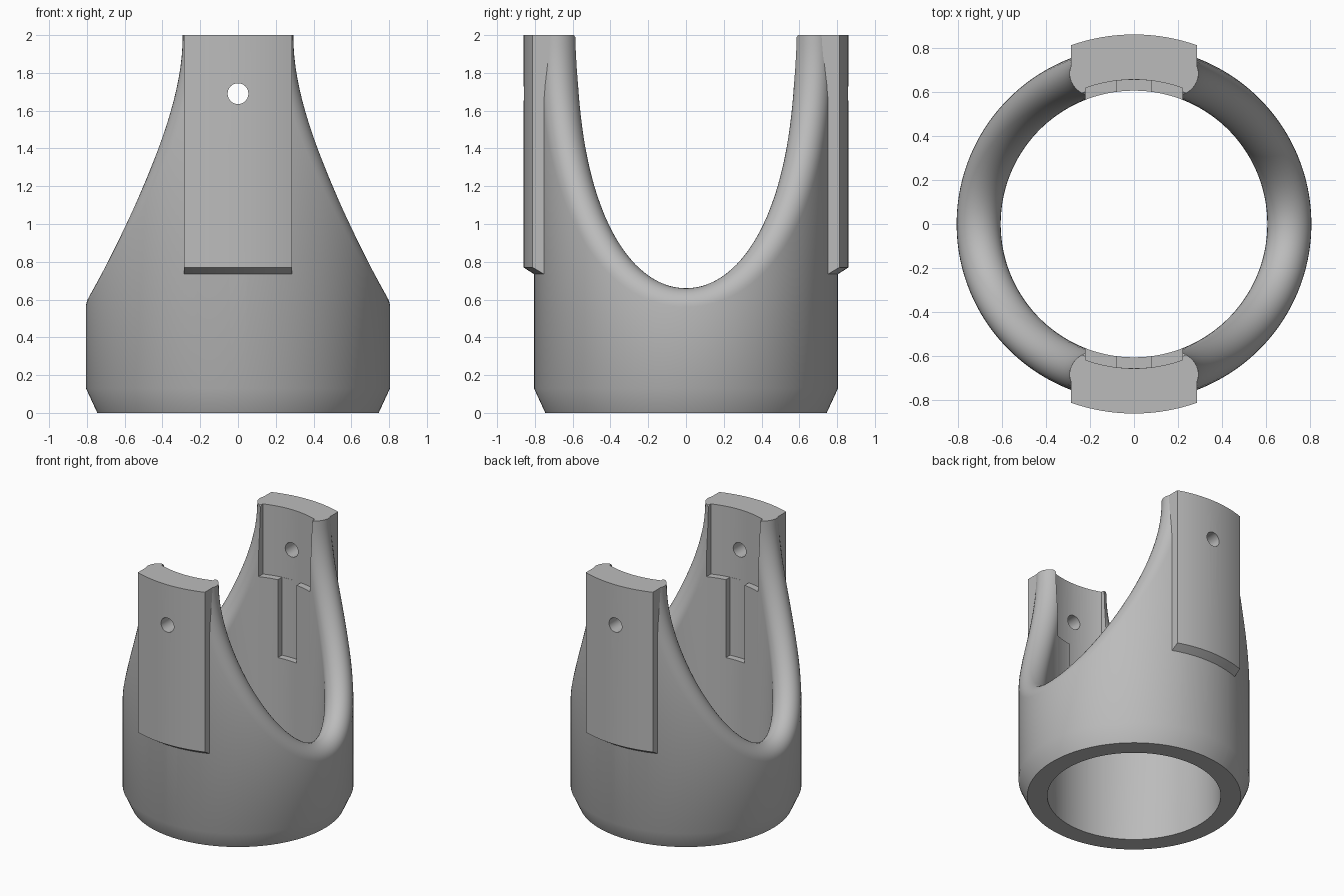
import bpy, bmesh
from math import sin, cos, asin, sqrt, pi, hypot, radians

old = bpy.data.objects.get("Cube")
if old:
    bpy.data.objects.remove(old, do_unlink=True)

R_IN, R_MID, R_OUT = 0.605, 0.705, 0.805   # shell wall radii
LIP = R_MID - R_IN                         # rounded rim radius
TOP = 2.0
U_WIDTH, U_DEPTH = 0.645, 1.34             # half ellipse of the side opening
STEPS, ROUND, ARM = 72, 16, 12

grey = bpy.data.materials.new("plain_grey")
grey.use_nodes = True
grey.diffuse_color = (0.5, 0.5, 0.5, 1)
grey.node_tree.nodes["Principled BSDF"].inputs["Base Color"].default_value = (0.5, 0.5, 0.5, 1)


def make_object(name, bm):
    bmesh.ops.recalc_face_normals(bm, faces=bm.faces[:])
    mesh = bpy.data.meshes.new(name)
    bm.to_mesh(mesh)
    bm.free()
    mesh.materials.append(grey)
    obj = bpy.data.objects.new(name, mesh)
    bpy.context.collection.objects.link(obj)
    return obj


def polar(r, angle, z):
    return (r * cos(angle), r * sin(angle), z)


def skin(name, rings, closed):
    """Join equal-length closed rings of points into a solid."""
    bm = bmesh.new()
    loops = [[bm.verts.new(p) for p in ring] for ring in rings]
    count = len(loops[0])
    for i in range(len(loops) if closed else len(loops) - 1):
        a, b = loops[i], loops[(i + 1) % len(loops)]
        for j in range(count):
            k = (j + 1) % count
            bm.faces.new((a[j], a[k], b[k], b[j]))
    if not closed:
        bm.faces.new(loops[0])
        bm.faces.new(loops[-1])
    return make_object(name, bm)


def column(lip, angle):
    """Wall section: inner foot, lip, chamfered outer foot."""
    return [polar(R_IN, angle, 0)] + lip + [polar(R_OUT, angle, 0.13), polar(0.745, angle, 0)]


def shell_rings():
    rings = []
    for turn in (0, pi):
        # Rounded rim of one U-shaped side opening
        for i in range(STEPS + 1):
            t = -pi / 2 + pi * i / STEPS
            y = U_WIDTH * sin(t)
            s, z = R_MID * asin(y / R_MID), TOP - U_DEPTH * cos(t)
            ds = U_WIDTH * cos(t) / sqrt(1 - (y / R_MID) ** 2)
            dz = U_DEPTH * sin(t)
            ns, nz = dz / hypot(ds, dz), -ds / hypot(ds, dz)
            lip = []
            for j in range(ROUND + 1):
                phi = pi * j / ROUND
                d = LIP * (1 - sin(phi))
                lip.append(polar(R_MID - LIP * cos(phi), turn + (s + ns * d) / R_MID, z + nz * d))
            edge = (s + ns * LIP) / R_MID
            rings.append(column(lip, turn + edge))
        # Flat-topped middle of the following arm
        for i in range(1, ARM):
            angle = turn + edge + (pi - 2 * edge) * i / ARM
            lip = [polar(R_IN + 2 * LIP * j / ROUND, angle, TOP) for j in range(ROUND + 1)]
            rings.append(column(lip, angle))
    return rings


def arc_block(name, side, half, r_in, r_out, z_in, z_out, z_top):
    """Curved block with straight sides, on the +y or -y side."""
    rings = []
    for i in range(17):
        x = half * (i / 8 - 1)
        yi, yo = (side * sqrt(r * r - x * x) for r in (r_in, r_out))
        rings.append([(x, yi, z_in), (x, yo, z_out), (x, yo, z_top), (x, yi, z_top)])
    return skin(name, rings, False)


def cone(name, r1, r2, z1, z2):
    rings = [[polar(r, 2 * pi * i / 96, z) for i in range(96)] for r, z in ((r1, z1), (r2, z2))]
    return skin(name, rings, False)


def cut(obj, cutter):
    cutter.hide_render = True
    mod = obj.modifiers.new("cut", "BOOLEAN")
    mod.operation, mod.solver, mod.object = "DIFFERENCE", "EXACT", cutter
    bpy.context.view_layer.objects.active = obj
    bpy.ops.object.modifier_apply(modifier=mod.name)


# Main parts
shell = skin("shell", shell_rings(), True)
parts, cutters = [shell], []

# Pin hole through both arms
hole = skin("hole_cutter", [[(0.055 * cos(2 * pi * i / 32), y, 1.69 + 0.055 * sin(2 * pi * i / 32))
                             for i in range(32)] for y in (-1, 1)], False)

# Outer pads, inner pockets and slots on each arm
for label, side in (("front", -1), ("back", 1)):
    pad = arc_block(label + "_pad", side, 0.285, R_MID, 0.86, 0.671, 0.77, TOP)
    cut(pad, hole)
    parts.append(pad)
    cutters.append(arc_block(label + "_pocket_cutter", side, 0.22, 0.5, 0.655, 1.46, 1.46, 2.1))
    cutters.append(arc_block(label + "_slot_cutter", side, 0.08, 0.5, 0.6545, 0.86, 0.86, 1.5))

# Small bevel along the inner top edge
cutters.append(cone("bevel_cutter", 0.603, 0.642, 1.968, 2.002))
cutters.append(hole)
for cutter in cutters:
    cut(shell, cutter)
for cutter in cutters:
    bpy.data.objects.remove(cutter, do_unlink=True)

# Smooth curved walls, keep corners sharp
bpy.ops.object.select_all(action="DESELECT")
for part in parts:
    part.select_set(True)
bpy.context.view_layer.objects.active = shell
bpy.ops.object.shade_smooth_by_angle(angle=radians(30))
